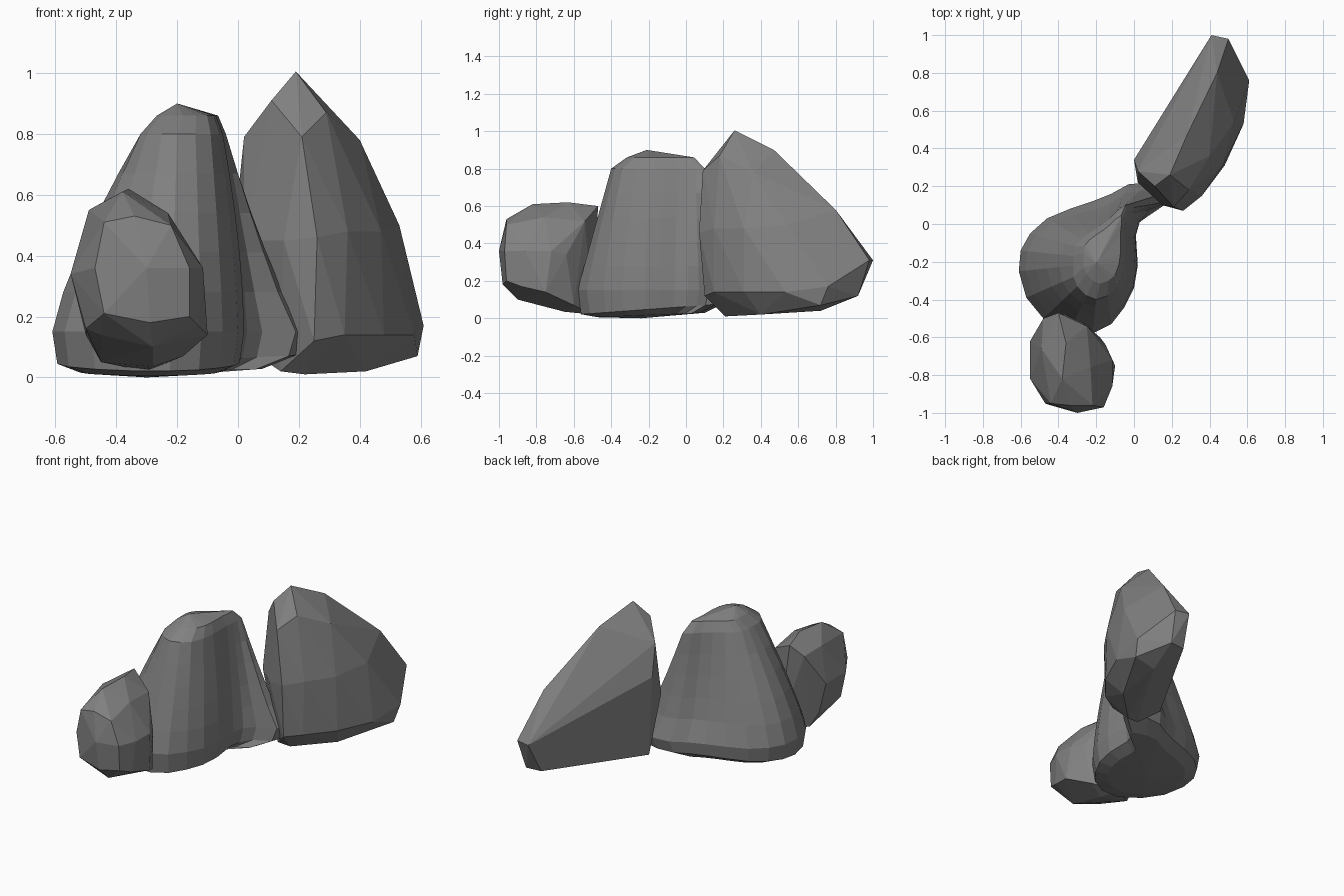
import bpy, bmesh
from mathutils import Vector

stone = bpy.data.materials.new("dark grey stone")
stone.diffuse_color = (0.22, 0.22, 0.22, 1)


def finish(bm, name):
    bmesh.ops.recalc_face_normals(bm, faces=bm.faces)
    me = bpy.data.meshes.new(name)
    bm.to_mesh(me)
    bm.free()
    me.materials.append(stone)
    ob = bpy.data.objects.new(name, me)
    bpy.context.collection.objects.link(ob)
    return ob


def hull_rock(name, pts):
    """Faceted boulder: convex hull of its corner points, near-flat faces merged."""
    bm = bmesh.new()
    for p in pts:
        bm.verts.new(p)
    res = bmesh.ops.convex_hull(bm, input=bm.verts)
    junk = {g for k in ("geom_interior", "geom_unused") for g in res[k]
            if isinstance(g, bmesh.types.BMVert)}
    bmesh.ops.delete(bm, geom=list(junk), context='VERTS')
    bmesh.ops.dissolve_limit(bm, angle_limit=0.06, verts=bm.verts, edges=bm.edges)
    return finish(bm, name)


# Tall slab at the back
hull_rock("back_rock", [
    (0.19, 0.26, 1.005), (0.11, 0.20, 0.91), (0.21, 0.09, 0.79), (0.29, 0.18, 0.87),
    (0.40, 0.36, 0.78), (0.28, 0.47, 0.90), (0.02, 0.28, 0.79),
    (0.44, 0.80, 0.58), (0.00, 0.34, 0.60), (0.02, 0.22, 0.45), (0.15, 0.10, 0.45),
    (0.26, 0.07, 0.46), (0.36, 0.15, 0.48), (0.47, 0.31, 0.48), (0.53, 0.54, 0.50),
    (0.41, 1.0, 0.31), (0.50, 0.98, 0.31), (0.25, 0.74, 0.40), (0.61, 0.76, 0.17),
    (0.58, 0.53, 0.14), (0.48, 0.31, 0.14), (0.35, 0.15, 0.14), (0.25, 0.10, 0.12),
    (0.59, 0.72, 0.07), (0.45, 0.72, 0.04), (0.14, 0.20, 0.02), (0.22, 0.21, 0.01),
    (0.42, 0.40, 0.02), (0.38, 0.91, 0.12), (0.48, 0.92, 0.12), (0.05, 0.30, 0.08),
])

# Small rounded boulder at the front
hull_rock("front_rock", [
    (-0.36, -0.63, 0.62), (-0.38, -0.82, 0.61), (-0.40, -0.47, 0.60), (-0.49, -0.66, 0.55),
    (-0.48, -0.50, 0.54), (-0.23, -0.76, 0.54), (-0.25, -0.54, 0.52),
    (-0.44, -0.95, 0.51), (-0.34, -0.96, 0.53), (-0.22, -0.96, 0.50),
    (-0.47, -0.95, 0.36), (-0.30, -1.0, 0.36), (-0.16, -0.97, 0.36),
    (-0.44, -0.96, 0.21), (-0.29, -0.98, 0.18), (-0.16, -0.96, 0.20),
    (-0.55, -0.82, 0.34), (-0.55, -0.62, 0.34), (-0.115, -0.86, 0.36), (-0.115, -0.72, 0.36),
    (-0.15, -0.64, 0.34), (-0.50, -0.84, 0.16), (-0.50, -0.62, 0.14), (-0.10, -0.75, 0.14),
    (-0.13, -0.88, 0.17), (-0.28, -0.90, 0.10), (-0.45, -0.85, 0.14), (-0.45, -0.60, 0.05),
    (-0.28, -0.65, 0.035), (-0.30, -0.50, 0.02), (-0.18, -0.60, 0.07),
])

# Middle dome with a shoulder running into the back rock. Each row pairs a foot
# outline point with a crown outline point, plus its bulge (1 = straight slope).
pairs = [
    (-0.61, -0.25, -0.32, -0.22, 1.3), (-0.60, -0.14, -0.32, -0.17, 1.3),
    (-0.55, -0.05, -0.31, -0.12, 1.2), (-0.46, 0.03, -0.28, -0.08, 1.1),
    (-0.34, 0.08, -0.24, -0.05, 0.9), (-0.22, 0.12, -0.18, -0.01, 0.7),
    (-0.12, 0.16, -0.13, 0.03, 0.6), (-0.03, 0.21, -0.09, 0.07, 0.65),
    (0.08, 0.22, -0.06, 0.09, 0.7), (0.22, 0.18, -0.045, 0.10, 0.8),
    (0.19, 0.12, -0.04, 0.08, 0.85), (0.08, 0.07, -0.04, 0.05, 0.95),
    (0.03, 0.01, -0.045, 0.01, 1.3), (0.01, -0.06, -0.05, -0.04, 1.5),
    (0.015, -0.14, -0.05, -0.11, 1.7), (0.02, -0.22, -0.05, -0.18, 1.7),
    (0.00, -0.34, -0.06, -0.26, 1.5), (-0.05, -0.44, -0.09, -0.34, 1.3),
    (-0.12, -0.53, -0.14, -0.38, 1.1), (-0.22, -0.58, -0.20, -0.40, 1.0),
    (-0.35, -0.58, -0.25, -0.38, 1.0), (-0.48, -0.50, -0.30, -0.33, 1.1),
    (-0.57, -0.39, -0.32, -0.28, 1.2),
]
foot = [Vector(p[:2]) for p in pairs]
crown = [Vector(p[2:4]) for p in pairs]
bulge = [p[4] for p in pairs]
base_mid, top_mid = Vector((-0.28, -0.2)), Vector((-0.13, -0.10))

rings = []
for z, s, lift in ((0.02, 0.72, 0.03), (0.055, 0.95, 0.07)):   # tucked-in underside
    rings.append([(*(base_mid + (p - base_mid) * s),
                   max(0.005, z + lift * (p.y + 0.1))) for p in foot])
for k in range(6):                                              # flank
    t = k / 5
    rings.append([(*p.lerp(q, t ** b), 0.15 + 0.65 * t)
                  for p, q, b in zip(foot, crown, bulge)])
rings.append([(*(top_mid + (q - top_mid) * 0.72), 0.86) for q in crown])

bm = bmesh.new()
vr = [[bm.verts.new(p) for p in r] for r in rings]
n = len(pairs)
for lo, hi in zip(vr, vr[1:]):
    for i in range(n):
        j = (i + 1) % n
        bm.faces.new((lo[i], lo[j], hi[j], hi[i]))
for ring, tip in ((vr[0], (-0.30, -0.24, 0.0)), (vr[-1], (-0.20, -0.21, 0.90))):
    v = bm.verts.new(tip)
    for i in range(n):
        bm.faces.new((ring[i], ring[(i + 1) % n], v))
finish(bm, "middle_rock")
